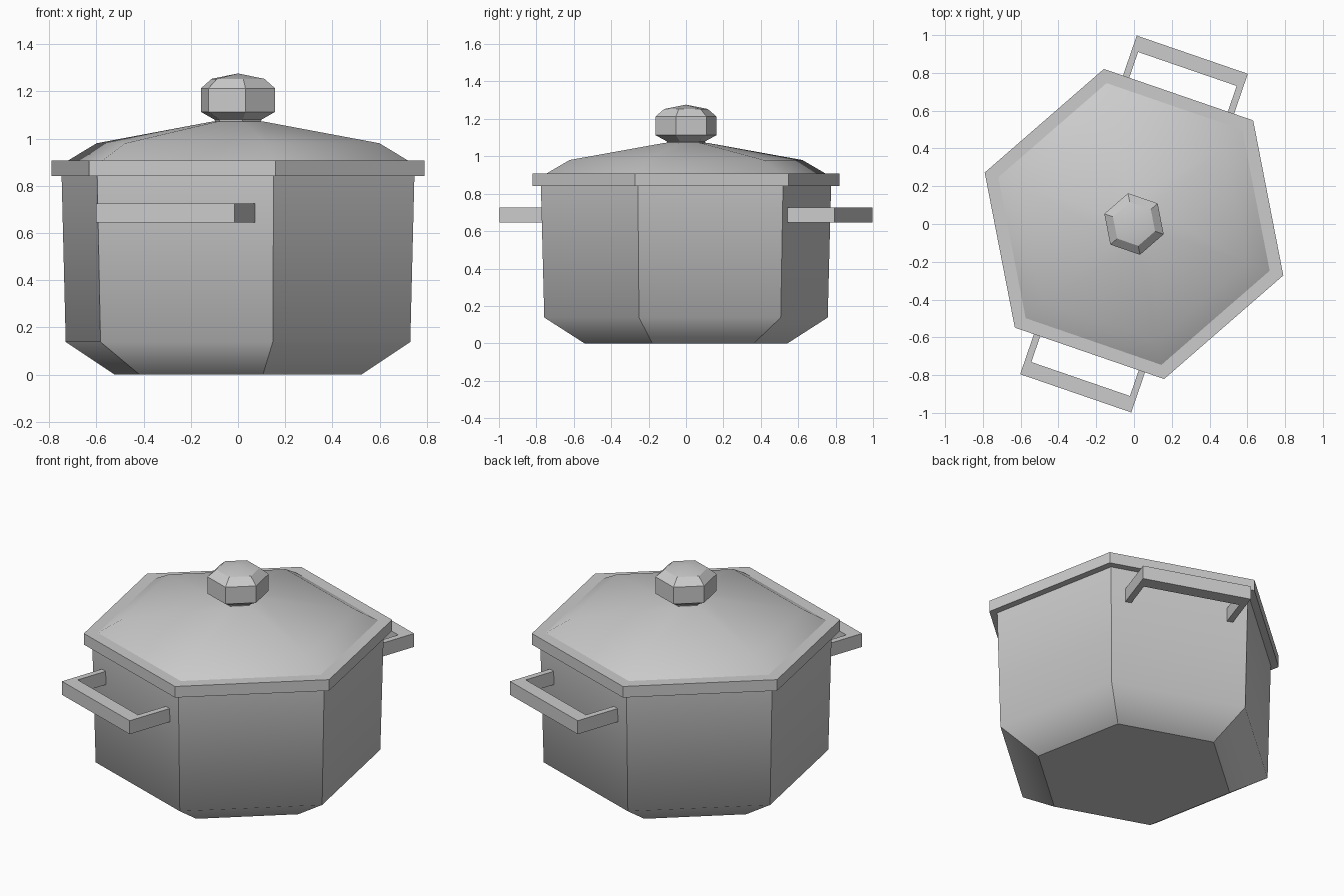
import bpy, bmesh, math
from mathutils import Matrix, Vector

if "Cube" in bpy.data.objects:
    bpy.data.objects.remove(bpy.data.objects["Cube"])

SIDES = 6
TURN = math.radians(-19)


def lathe(name, profile, limit, crease_corners=False):
    """Six-sided lathe of (radius, z) points, smooth below the angle limit."""
    bm = bmesh.new()
    rings = []
    for r, z in profile:
        rings.append([bm.verts.new((r * math.cos(TURN + i * math.tau / SIDES),
                                    r * math.sin(TURN + i * math.tau / SIDES), z))
                      for i in range(SIDES)])
    for a, b in zip(rings, rings[1:]):
        for i in range(SIDES):
            j = (i + 1) % SIDES
            bm.faces.new((a[i], a[j], b[j], b[i]))
    bm.faces.new(rings[0][::-1])
    if profile[-1][0] > 0:
        bm.faces.new(rings[-1])
    bmesh.ops.remove_doubles(bm, verts=bm.verts[:], dist=1e-4)
    bmesh.ops.recalc_face_normals(bm, faces=bm.faces[:])
    for f in bm.faces:
        f.smooth = True
    for e in bm.edges:
        upright = abs(e.verts[0].co.z - e.verts[1].co.z) > 1e-4
        on_base = all(abs(v.co.z - profile[0][1]) < 1e-4 for v in e.verts)
        e.smooth = not (e.calc_face_angle(0) > math.radians(limit)
                        or on_base or (crease_corners and upright))
    mesh = bpy.data.meshes.new(name)
    bm.to_mesh(mesh)
    bm.free()
    ob = bpy.data.objects.new(name, mesh)
    bpy.context.collection.objects.link(ob)
    return ob


def handle(name, angle):
    """U-shaped bracket, extruded upward; local x points away from the pot."""
    root, inner, outer = 0.665, 0.868, 0.948
    half, leg = 0.311, 0.035
    outline = [(root, -half), (outer, -half), (outer, half), (root, half),
               (root, half - leg), (inner, half - leg),
               (inner, leg - half), (root, leg - half)]
    bm = bmesh.new()
    face = bm.faces.new([bm.verts.new((x, y, 0.645)) for x, y in outline])
    ext = bmesh.ops.extrude_face_region(bm, geom=[face])
    top = [g for g in ext["geom"] if isinstance(g, bmesh.types.BMVert)]
    bmesh.ops.translate(bm, vec=Vector((0, 0, 0.08)), verts=top)
    bmesh.ops.recalc_face_normals(bm, faces=bm.faces[:])
    bm.transform(Matrix.Rotation(angle, 4, 'Z'))
    mesh = bpy.data.meshes.new(name)
    bm.to_mesh(mesh)
    bm.free()
    bpy.context.collection.objects.link(bpy.data.objects.new(name, mesh))


# Pot body with a chamfered foot
lathe("pot_body", [(0.553, 0), (0.772, 0.138), (0.791, 0.86)], 58, True)

# Overhanging rim
lathe("lid_rim", [(0.74, 0.842), (0.836, 0.842), (0.836, 0.908), (0.74, 0.908)], 30)

# Domed lid
lathe("lid", [(0.765, 0.905), (0.634, 0.98), (0.115, 1.072), (0, 1.08)], 35)

# Faceted knob
lathe("lid_knob", [(0.1, 1.06), (0.105, 1.08), (0.166, 1.113), (0.166, 1.213),
                   (0.118, 1.253), (0, 1.276)], 30)

# Handles on two opposite faces
handle("back_handle", TURN + math.radians(90))
handle("front_handle", TURN + math.radians(270))
